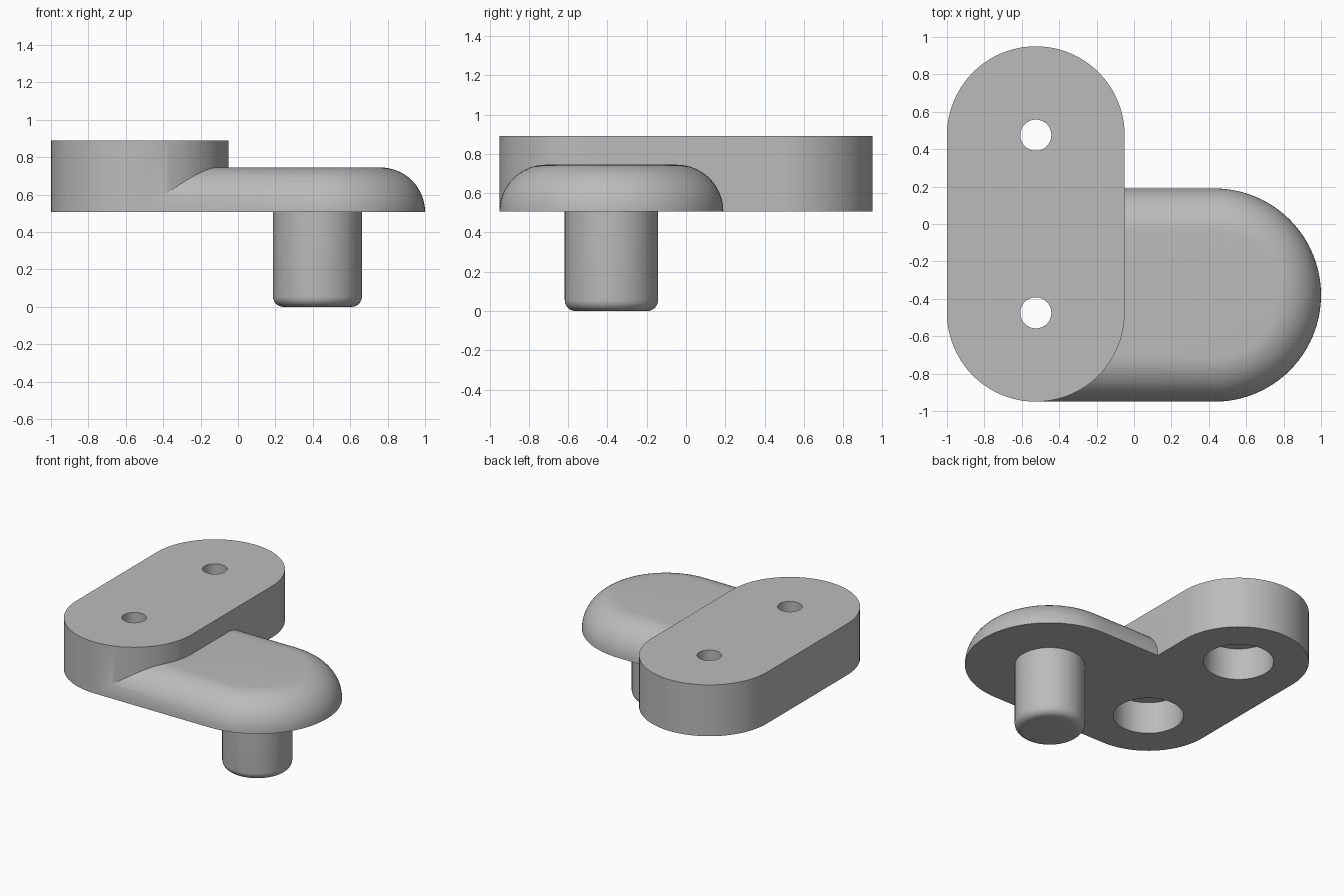
import bpy, bmesh
from math import sin, cos, pi

# Remove the default cube only
cube = bpy.data.objects.get("Cube")
if cube:
    bpy.data.objects.remove(cube, do_unlink=True)

# Shared dimensions
BASE, PLATE_TOP, ARM_TOP = 0.507, 0.89, 0.745
PLATE_X, PLATE_R = -0.525, 0.475
ARM_X, ARM_Y, ARM_R = 0.43, -0.38, 0.57

grey = bpy.data.materials.new("plain grey")
grey.use_nodes = True
colour = (0.5, 0.5, 0.5, 1)
grey.diffuse_color = colour
grey.node_tree.nodes["Principled BSDF"].inputs["Base Color"].default_value = colour


def arc(cx, cy, r, start, end, steps):
    angles = [start + (end - start) * i / steps for i in range(steps + 1)]
    return [(cx + r * cos(a), cy + r * sin(a)) for a in angles]


def circle(cx, cy, r):
    return arc(cx, cy, r, 0, 2 * pi, 96)[:-1]


def loft(name, sections):
    """Closed solid through a stack of (outline, height) sections."""
    bm = bmesh.new()
    rings = [[bm.verts.new((x, y, z)) for x, y in outline] for outline, z in sections]
    for low, high in zip(rings, rings[1:]):
        for i in range(len(low)):
            j = (i + 1) % len(low)
            bm.faces.new((low[i], low[j], high[j], high[i]))
    bm.faces.new(rings[0][::-1])
    bm.faces.new(rings[-1])
    bmesh.ops.recalc_face_normals(bm, faces=bm.faces[:])
    mesh = bpy.data.meshes.new(name)
    bm.to_mesh(mesh)
    bm.free()
    mesh.materials.append(grey)
    obj = bpy.data.objects.new(name, mesh)
    bpy.context.collection.objects.link(obj)
    return obj


def select(obj):
    bpy.ops.object.select_all(action="DESELECT")
    obj.select_set(True)
    bpy.context.view_layer.objects.active = obj


def combine(target, tool, operation):
    mod = target.modifiers.new(operation.lower(), "BOOLEAN")
    mod.operation, mod.solver, mod.object = operation, "EXACT", tool
    select(target)
    bpy.ops.object.modifier_apply(modifier=mod.name)
    bpy.data.objects.remove(tool, do_unlink=True)


# Round-ended mounting plate
slot = (arc(PLATE_X, PLATE_R, PLATE_R, 0, pi, 48)
        + arc(PLATE_X, -PLATE_R, PLATE_R, pi, 2 * pi, 48))
bracket = loft("mounting_bracket", [(slot, BASE), (slot, PLATE_TOP)])

# Side arm with a full quarter-round upper edge
fillet = ARM_TOP - BASE
sections = []
for i in range(17):
    a = pi / 2 * i / 16
    r = ARM_R - fillet * (1 - cos(a))
    outline = ([(PLATE_X, ARM_Y - r)] + arc(ARM_X, ARM_Y, r, -pi / 2, pi / 2, 48)
               + [(PLATE_X, ARM_Y + r)])
    sections.append((outline, BASE + fillet * sin(a)))
combine(bracket, loft("side_arm", sections), "UNION")

# Screw holes, counterbored from below
for y in (-PLATE_R, PLATE_R):
    wide, narrow = circle(PLATE_X, y, 0.2375), circle(PLATE_X, y, 0.083)
    cutter = loft("screw_hole", [(wide, BASE - 0.1), (wide, ARM_TOP),
                                 (narrow, ARM_TOP), (narrow, PLATE_TOP + 0.1)])
    combine(bracket, cutter, "DIFFERENCE")

# Support pin with a rounded lower edge
PIN_R, ROUND = 0.2375, 0.055
sections = []
for i in range(9):
    a = pi / 2 * i / 8
    r = PIN_R - ROUND * (1 - sin(a))
    sections.append((circle(0.425, ARM_Y, r), ROUND * (1 - cos(a))))
sections.append((circle(0.425, ARM_Y, PIN_R), BASE + 0.02))
pin = loft("support_pin", sections)

for obj in (bracket, pin):
    select(obj)
    bpy.ops.object.shade_smooth_by_angle(angle=pi / 6)
